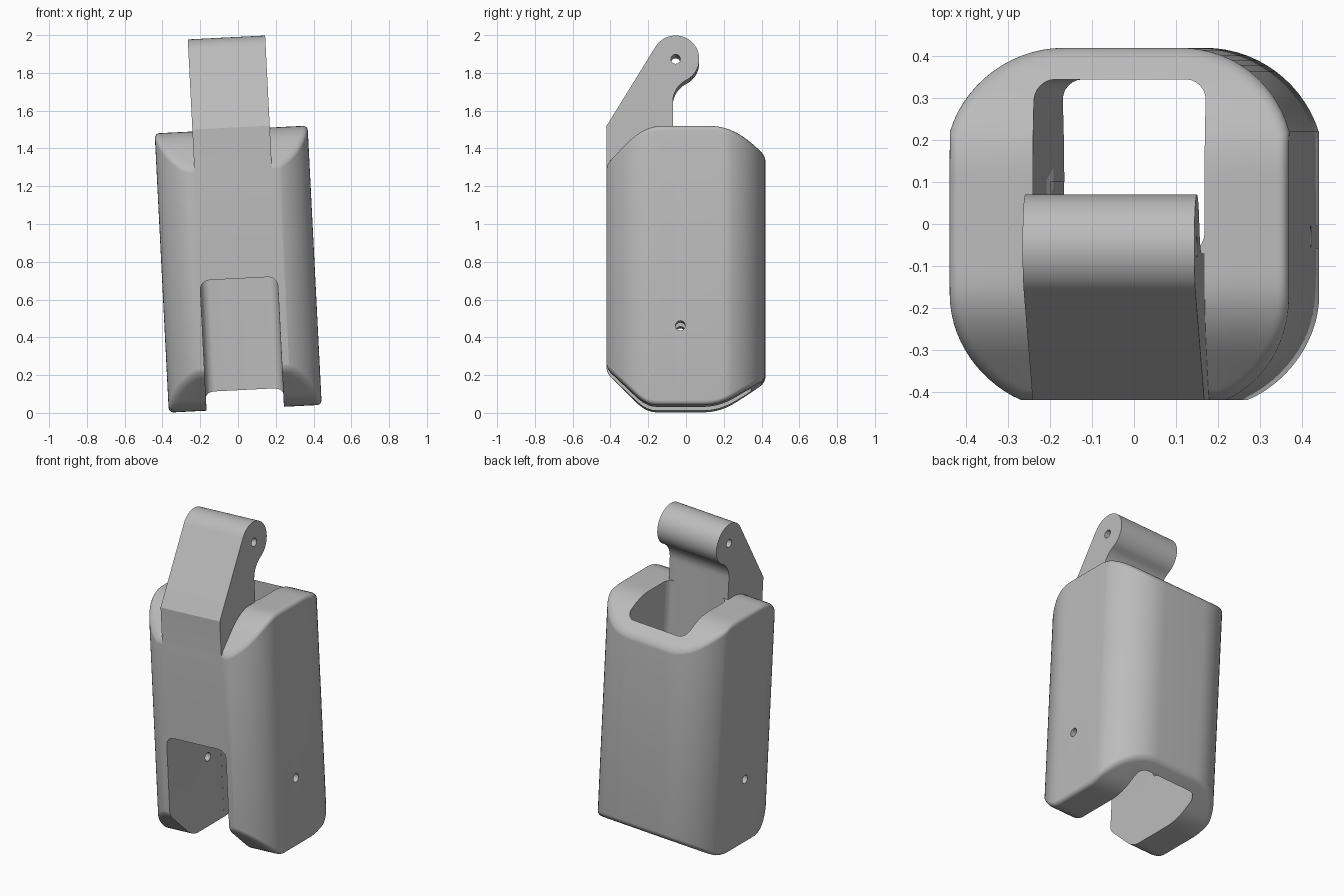
import bpy, bmesh, math
from mathutils import Matrix

if "Cube" in bpy.data.objects:
    bpy.data.objects.remove(bpy.data.objects["Cube"])

TILT = Matrix.Translation((0.0385, 0, 0.022)) @ Matrix.Rotation(math.radians(-2.9), 4, 'Y')

grey = bpy.data.materials.new("plain grey")
grey.use_nodes = True
grey.diffuse_color = (0.5, 0.5, 0.5, 1)
grey.node_tree.nodes["Principled BSDF"].inputs["Base Color"].default_value = (0.5, 0.5, 0.5, 1)


def make(name, bm):
    bmesh.ops.recalc_face_normals(bm, faces=bm.faces)
    mesh = bpy.data.meshes.new(name)
    bm.to_mesh(mesh)
    bm.free()
    mesh.materials.append(grey)
    ob = bpy.data.objects.new(name, mesh)
    bpy.context.scene.collection.objects.link(ob)
    return ob


def prism(name, outline, place, lo, hi):
    """Extrude a 2D outline from lo to hi; place(u, v, w) gives the 3D point."""
    bm = bmesh.new()
    ends = [[bm.verts.new(place(u, v, w)) for u, v in outline] for w in (lo, hi)]
    for end in ends:
        bm.faces.new(end)
    n = len(outline)
    for i in range(n):
        j = (i + 1) % n
        bm.faces.new((ends[0][i], ends[0][j], ends[1][j], ends[1][i]))
    return make(name, bm)


def arc(cx, cy, r, a, b, n):
    """Points of an arc, angles in radians."""
    return [(cx + r * math.cos(a + (b - a) * i / n),
             cy + r * math.sin(a + (b - a) * i / n)) for i in range(n + 1)]


def rounded(x, y0, y1, r):
    quarter = math.pi / 2
    pts = []
    for k, (cx, cy) in enumerate(((x - r, y1 - r), (r - x, y1 - r), (r - x, y0 + r), (x - r, y0 + r))):
        pts += arc(cx, cy, r, k * quarter, (k + 1) * quarter, 6)
    return pts


def soft_min(a, b, k):
    h = max(k - abs(a - b), 0) / k
    return min(a, b) - h * h * k / 4


def top_z(y):
    front = 1.285 + (y + 0.42) * 0.98
    back = 1.335 + (0.42 - y) * 0.8
    return soft_min(soft_min(1.48, front, 0.09), back, 0.09)


def bottom_z(y):
    front = 0.2 - (y + 0.42) * 0.95
    back = 0.145 - (0.42 - y) * 0.6
    return -soft_min(soft_min(0, -front, 0.05), -back, 0.05)


# Body: plan outline lofted between sloped top and bottom, with rounded rims
half = arc(0.13, -0.17, 0.275, math.atan2(-0.25, 0.113), 0, 14)
half += [(0.405, -0.17 + 0.39 * i / 14) for i in range(1, 14)]
half += arc(0.14, 0.144, 0.276, math.atan2(0.076, 0.265), math.pi / 2, 14)
half[0] = (half[0][0], -0.42)
half[-1] = (half[-1][0], 0.42)
RIM, STEPS = 0.025, 6

levels = []
for i in range(STEPS + 1):
    a = math.pi / 2 * i / STEPS
    levels.append((RIM * (1 - math.sin(a)), RIM * (1 - math.cos(a)), bottom_z, 1))
for i in range(STEPS + 1):
    a = math.pi / 2 * (1 - i / STEPS)
    levels.append((RIM * (1 - math.sin(a)), RIM * (1 - math.cos(a)), top_z, -1))

bm = bmesh.new()
rings = []
for inset, rise, surface, sign in levels:
    # bottom rim starts inset and flat, then turns up into the wall
    right, left = [], []
    for x, y in half:
        px, py = x * (1 - inset / 0.405), y * (1 - inset / 0.42)
        z = surface(py) + sign * rise
        right.append(bm.verts.new((px, py, z)))
        left.append(bm.verts.new((-px, py, z)))
    rings.append((right, left))
for right, left in (rings[0], rings[-1]):
    for i in range(len(half) - 1):
        bm.faces.new((right[i], right[i + 1], left[i + 1], left[i]))
for (r0, l0), (r1, l1) in zip(rings, rings[1:]):
    a, b = r0 + l0[::-1], r1 + l1[::-1]
    for i in range(len(a)):
        j = (i + 1) % len(a)
        bm.faces.new((a[i], a[j], b[j], b[i]))
body = make("housing", bm)

# Hinge lug: slanted front, round barrel and concave neck
CY, CZ, R, FILLET, NECK = -0.055, 1.843, 0.125, 0.13, -0.07
dy, dz = CY + 0.42, CZ - 1.49
slope = math.atan2(dz, dy) + math.asin(R / math.hypot(dy, dz))
fy = NECK + FILLET
fz = CZ - math.sqrt((R + FILLET) ** 2 - (fy - CY) ** 2)
join = math.atan2(fz - CZ, fy - CY)
profile = [(NECK, 0.9), (-0.42, 0.9), (-0.42, 1.49)]
profile += arc(CY, CZ, R, slope + math.pi / 2, join, 32)
profile += arc(fy, fz, FILLET, join + math.pi, math.pi, 12)[1:]


def along_x(u, v, w):
    return (w, u, v)


def along_y(u, v, w):
    return (u, w, v)


def along_z(u, v, w):
    return (u, v, w)


lug = prism("hinge_lug", profile, along_x, -0.205, 0.205)

# Cutters: vertical cavity, front slot and two cross holes
cavity = prism("cavity_cutter", rounded(0.205, -0.0705, 0.345, 0.05), along_z, -0.2, 1.6)
slot = prism("slot_cutter", rounded(0.2055, -0.3, 0.69, 0.05), along_y, -0.6, 0.1)
lug_hole = prism("lug_hole_cutter", arc(CY, CZ, 0.025, 0, math.tau, 24)[:-1], along_x, -0.6, 0.6)
pin_hole = prism("pin_hole_cutter", arc(-0.03, 0.42, 0.026, 0, math.tau, 24)[:-1], along_x, -0.6, 0.6)

bpy.context.view_layer.objects.active = body
for tool, mode in ((lug, 'UNION'), (cavity, 'DIFFERENCE'), (slot, 'DIFFERENCE'),
                   (lug_hole, 'DIFFERENCE'), (pin_hole, 'DIFFERENCE')):
    mod = body.modifiers.new(tool.name, 'BOOLEAN')
    mod.operation, mod.object, mod.solver = mode, tool, 'EXACT'
    bpy.ops.object.modifier_apply(modifier=mod.name)
    bpy.data.objects.remove(tool)

# Smooth shading and the slight sideways lean
bpy.ops.object.select_all(action='DESELECT')
body.select_set(True)
bpy.ops.object.shade_smooth_by_angle(angle=math.radians(22))
body.data.transform(TILT)
